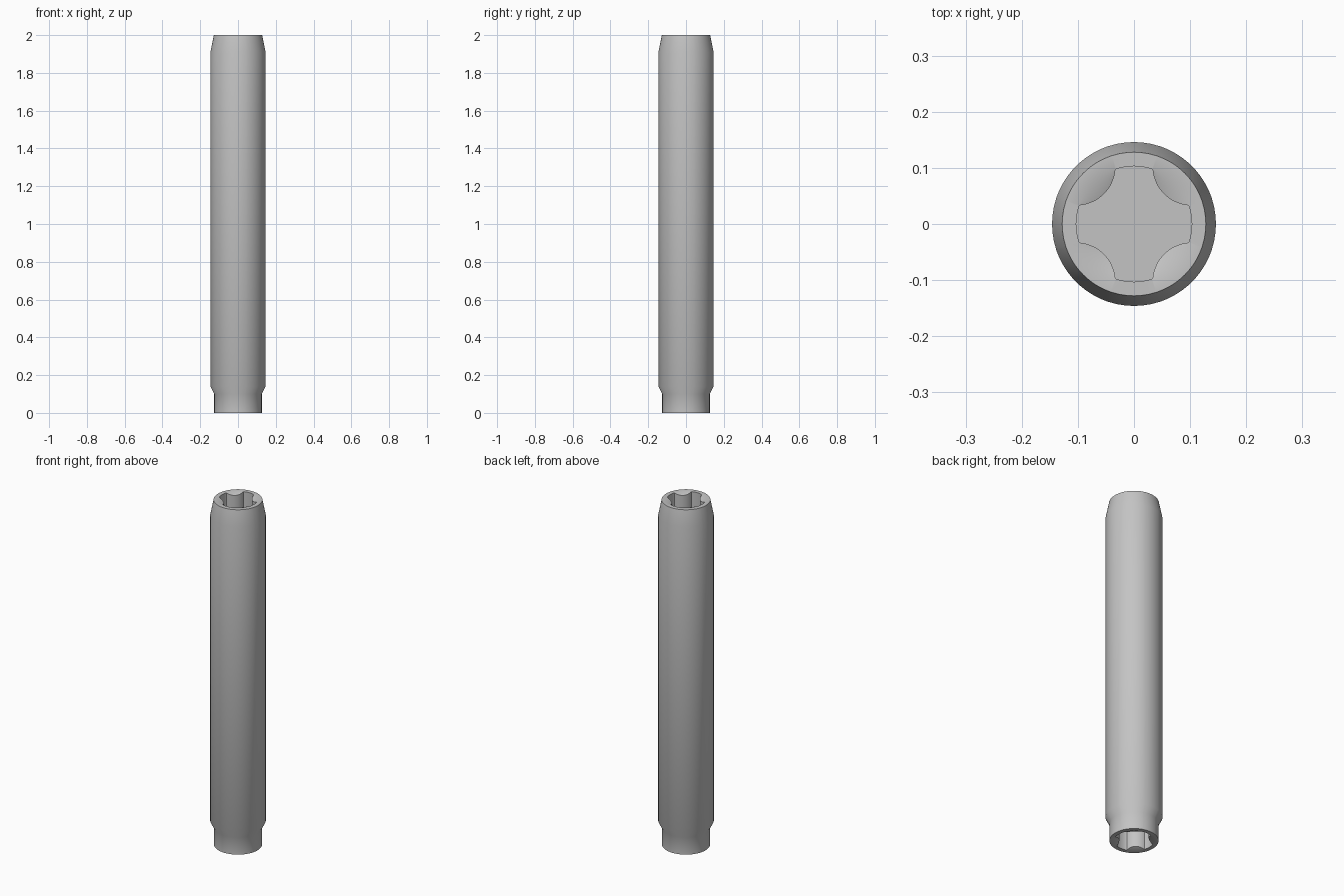
import bpy
import bmesh
from math import atan2, cos, hypot, pi, radians, sin

cube = bpy.data.objects.get("Cube")
if cube:
    bpy.data.objects.remove(cube)

HEIGHT = 2.0
BORE = 0.103        # radius reached by the arms of the cross socket
LOBE = 0.07         # radius of the rounded lobes between the arms
DEPTH = 0.34        # socket depth
DISH = 0.4          # slope of the dished lobe tops


def socket_outline():
    """Cross-shaped socket as (angle, radius) pairs, one quarter repeated."""
    half_arm = atan2(BORE - LOBE, BORE)
    quarter = [(half_arm * (2 * i / 6 - 1), BORE) for i in range(6)]
    for i in range(19):
        a = pi / 2 * i / 18
        x, y = BORE - LOBE * sin(a), BORE - LOBE * cos(a)
        quarter.append((atan2(y, x), min(BORE, hypot(x, y))))
    return [(a + k * pi / 2, r) for k in range(4) for a, r in quarter[:-1]]


outline = socket_outline()
bm = bmesh.new()


def circle_ring(radius, z):
    return [bm.verts.new((radius * cos(a), radius * sin(a), z)) for a, _ in outline]


def cross_ring(z, slope=0.0):
    return [bm.verts.new((r * cos(a), r * sin(a), z + slope * (BORE - r)))
            for a, r in outline]


# Rings run from the lower socket floor, around the outside, to the upper floor
rings = [cross_ring(DEPTH), cross_ring(0, DISH), circle_ring(BORE, 0)]
shaft_profile = [(0.126, 0), (0.126, 0.10), (0.146, 0.14),
                 (0.146, 1.91), (0.128, HEIGHT)]
rings += [circle_ring(r, z) for r, z in shaft_profile]
rings += [circle_ring(BORE, HEIGHT), cross_ring(HEIGHT, -DISH),
          cross_ring(HEIGHT - DEPTH)]

count = len(outline)
for low, high in zip(rings, rings[1:]):
    for i in range(count):
        j = (i + 1) % count
        bm.faces.new((low[i], low[j], high[j], high[i]))
bm.faces.new(rings[0])
bm.faces.new(rings[-1])
bmesh.ops.remove_doubles(bm, verts=bm.verts, dist=0.0001)
bmesh.ops.recalc_face_normals(bm, faces=bm.faces)

mesh = bpy.data.meshes.new("socketed_shaft")
bm.to_mesh(mesh)
bm.free()
shaft = bpy.data.objects.new("socketed_shaft", mesh)
bpy.context.collection.objects.link(shaft)

# Single grey plastic
grey = bpy.data.materials.new("light_grey")
grey.use_nodes = True
colour = (0.55, 0.55, 0.55, 1)
grey.diffuse_color = colour
grey.node_tree.nodes["Principled BSDF"].inputs["Base Color"].default_value = colour
mesh.materials.append(grey)

bpy.ops.object.select_all(action="DESELECT")
shaft.select_set(True)
bpy.context.view_layer.objects.active = shaft
bpy.ops.object.shade_smooth_by_angle(angle=radians(30))
